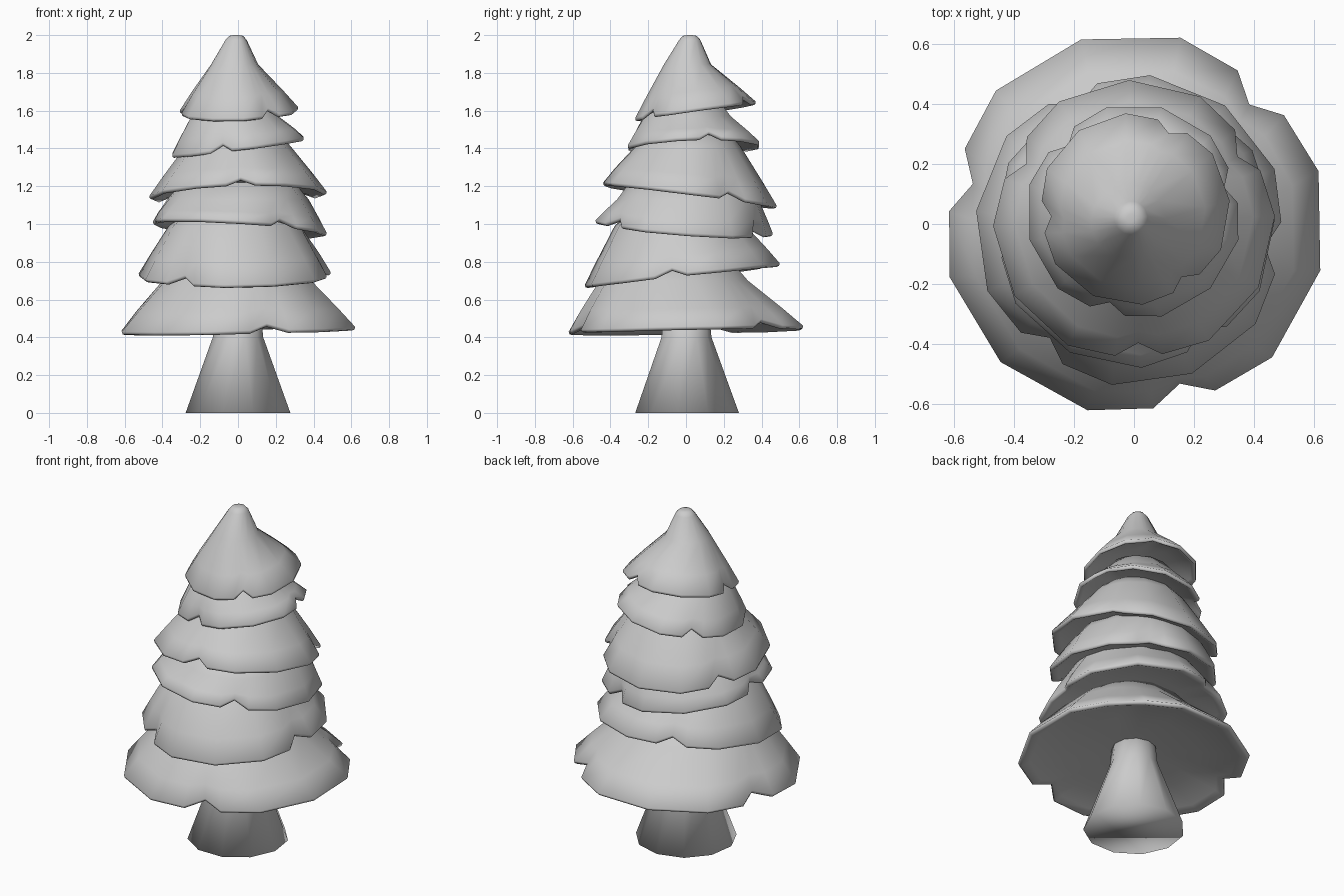
import bpy, bmesh
from math import sin, cos, radians, pi

cube = bpy.data.objects.get("Cube")
if cube:
    bpy.data.objects.remove(cube)

grey = bpy.data.materials.new("plain_grey")
grey.use_nodes = True
grey.diffuse_color = (0.6, 0.6, 0.6, 1)
grey.node_tree.nodes["Principled BSDF"].inputs["Base Color"].default_value = (0.6, 0.6, 0.6, 1)

# One lobe of a branch skirt: (angle after the notch, radius factor)
LOBE = [(0, 0.865), (10, 0.965), (30, 1), (60, 1), (90, 1), (110, 0.965)]


def loft(name, rings):
    """Skin a stack of equal-length rings, close both ends and shade it smooth."""
    bm = bmesh.new()
    rows = [[bm.verts.new(p) for p in ring] for ring in rings]
    n = len(rows[0])
    for low, high in zip(rows, rows[1:]):
        for i in range(n):
            j = (i + 1) % n
            bm.faces.new((low[i], low[j], high[j], high[i]))
    bm.faces.new(rows[0][::-1])
    bm.faces.new(rows[-1])
    bmesh.ops.recalc_face_normals(bm, faces=bm.faces)
    for face in bm.faces:
        face.smooth = True
    mesh = bpy.data.meshes.new(name)
    bm.to_mesh(mesh)
    bm.free()
    mesh.materials.append(grey)
    bpy.context.collection.objects.link(bpy.data.objects.new(name, mesh))


def skirt(name, size, rim, tilt, notch, tops):
    """Tilted three-lobed skirt; tops are (x, y, z, radius) circles above the rim."""
    spokes = [(radians(notch + 120 * k + a), f) for k in range(3) for a, f in LOBE]

    def rim_ring(scale, dz, notched=1.0):
        ring = []
        for a, f in spokes:
            dent = (1 - f) * notched
            r = size * scale * (1 - dent)
            x, y = r * cos(a), r * sin(a)
            ring.append((rim[0] + x, rim[1] + y,
                         rim[2] + tilt[0] * x + tilt[1] * y + dz + 2 * dent ** 2))
        return ring

    def circle(x, y, z, r):
        return [(x + r * cos(a), y + r * sin(a), z) for a, f in spokes]

    # Slope halfway up, where the notches have partly faded
    middle = [tuple(p + (q - p) * 0.38 for p, q in zip(v, w))
              for v, w in zip(rim_ring(1, 0.005, 0.7), circle(*tops[0]))]
    underside = [rim_ring(0.27, 0.06, 0), rim_ring(0.6, 0.03, 0.3), rim_ring(0.9, 0, 0.9)]
    lip = [rim_ring(0.97, -0.018), rim_ring(0.993, -0.013), rim_ring(1, 0)]
    loft(name, underside + lip + [middle] + [circle(*t) for t in tops])


# Flared trunk
SIDES = 11
loft("trunk", [[(-r * sin(2 * pi * i / SIDES), r * cos(2 * pi * i / SIDES), z)
                for i in range(SIDES)]
               for z, r in [(0, 0.28), (0.4, 0.135), (0.55, 0.12)]])

# Branch skirts from the ground up
skirt("branches_lowest", 0.64, (0, 0, 0.445), (0.02, 0.02), 46,
      [(0, -0.06, 0.70, 0.4), (0, -0.05, 0.8, 0.3)])
skirt("branches_second", 0.52, (-0.01, -0.02, 0.735), (0.01, 0.11), 353,
      [(-0.02, -0.03, 0.99, 0.35), (0, -0.02, 1.06, 0.28)])
skirt("branches_third", 0.47, (0, -0.01, 0.985), (-0.065, -0.075), 303,
      [(0, 0.01, 1.13, 0.375), (0, 0, 1.22, 0.3)])
skirt("branches_fourth", 0.47, (0, 0.01, 1.16), (0.03, -0.13), 272,
      [(0, 0.01, 1.41, 0.28), (0, 0.01, 1.48, 0.22)])
skirt("branches_fifth", 0.36, (0, 0.04, 1.415), (0.13, 0.03), 255,
      [(-0.02, 0.01, 1.57, 0.235), (-0.01, 0.02, 1.64, 0.17)])
skirt("branches_top", 0.32, (0, 0.05, 1.605), (0.03, 0.14), 305,
      [(-0.018, 0.008, 1.845, 0.125), (-0.01, 0.02, 1.975, 0.056),
       (-0.01, 0.02, 1.996, 0.037), (-0.01, 0.02, 2.0, 0.014)])
